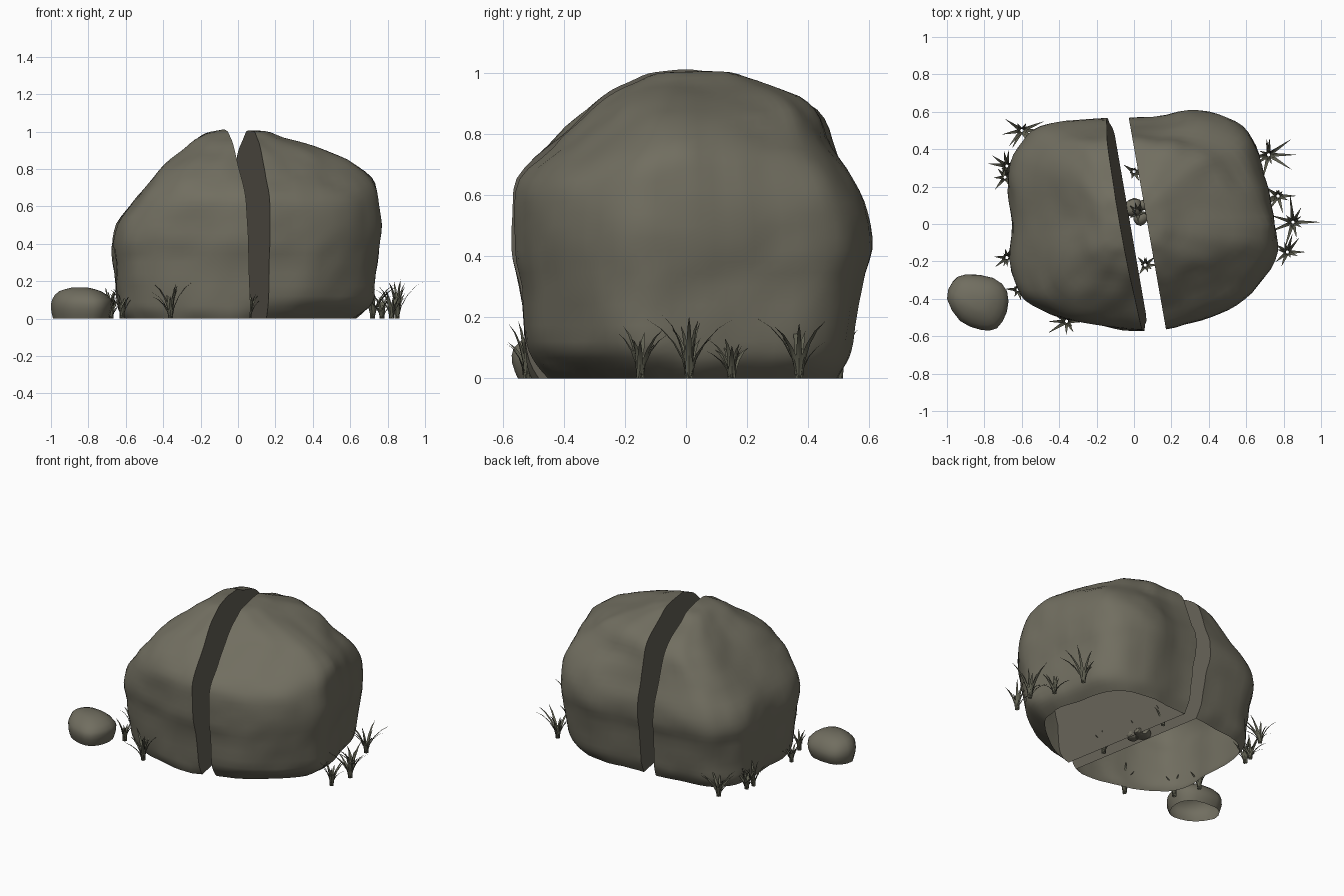
import bpy, bmesh, math, random
from mathutils import Vector, noise

if "Cube" in bpy.data.objects:
    bpy.data.objects.remove(bpy.data.objects["Cube"])

random.seed(4)


def material(name, rgb):
    m = bpy.data.materials.new(name)
    m.diffuse_color = (*rgb, 1)
    m.use_nodes = True
    m.node_tree.nodes["Principled BSDF"].inputs["Base Color"].default_value = m.diffuse_color
    return m


ROCK = material("rock grey", (0.165, 0.156, 0.117))
INNER = material("split face grey", (0.125, 0.115, 0.09))
GRASS = material("grass olive", (0.12, 0.12, 0.085))


def finish(bm, name, mats):
    me = bpy.data.meshes.new(name)
    bm.to_mesh(me)
    bm.free()
    for m in mats:
        me.materials.append(m)
    ob = bpy.data.objects.new(name, me)
    bpy.context.collection.objects.link(ob)
    return ob


def smooth(pts, n, closed):
    """Catmull-Rom resampling of a list of tuples."""
    out, k = [], len(pts)
    for i in range(k if closed else k - 1):
        if closed:
            q = [pts[(i + j) % k] for j in (-1, 0, 1, 2)]
        else:
            q = [pts[min(max(i + j, 0), k - 1)] for j in (-1, 0, 1, 2)]
        for s in range(n):
            t = s / n
            out.append([0.5 * (2 * b + (c - a) * t + (2 * a - 5 * b + 4 * c - d) * t * t
                               + (3 * b - a - 3 * c + d) * t ** 3) for a, b, c, d in zip(*q)])
    if not closed:
        out.append(list(pts[-1]))
    return out


def corner(x, y, z):
    """How much each diagonal corner of the boulder is pulled in or pushed out at height z."""
    peak = math.exp(-((z - 0.82) / 0.13) ** 2)
    if x > 0 and y > 0:
        k = -0.13 * peak
    elif x < 0 and y < 0:
        k = 0.11 * peak
    elif x > 0:
        k = -0.09 * peak - 0.13 * max(0, 1 - z / 0.1)
    else:
        k = 0
    return 1 + k * abs(math.sin(2 * math.atan2(y, x)))


def stone(outline, rings, steps, bump, shape=None):
    """Plan outline stacked in rings; a ring gives z and reach left, right, front, back."""
    plan = smooth(outline, steps, True)
    lx, rx = -min(p[0] for p in plan), max(p[0] for p in plan)
    fy, by = -min(p[1] for p in plan), max(p[1] for p in plan)
    bm = bmesh.new()
    rows = []
    for z, l, r, f, b in smooth(rings, steps, False):
        row = []
        for x, y in plan:
            k = shape(x, y, z) if shape else 1
            p = Vector((k * x * (l / lx if x < 0 else r / rx), k * y * (f / fy if y < 0 else b / by), z))
            out = Vector((p.x, p.y, p.z * 0.6 if z > 0.3 else 0)).normalized()
            p += out * bump * (noise.noise(p * 3.5) + 0.7 * noise.noise(p * 9))
            p.z = max(p.z, 0)
            row.append(bm.verts.new(p))
        rows.append(row)
    n = len(plan)
    for a, b in zip(rows, rows[1:]):
        for i in range(n):
            bm.faces.new((a[i], a[(i + 1) % n], b[(i + 1) % n], b[i]))
    bm.faces.new(rows[0][::-1])
    bm.faces.new(rows[-1])
    bmesh.ops.recalc_face_normals(bm, faces=bm.faces)
    return bm


def open_base(bm):
    """The stones are hollow shells, open on the ground."""
    base = [f for f in bm.faces if max(v.co.z for v in f.verts) < 1e-4]
    bmesh.ops.delete(bm, geom=base, context='FACES')


# Boulder, split into two halves
OUTLINE = [(-0.12, 0.575), (-0.3, 0.555), (-0.5, 0.52), (-0.6, 0.44), (-0.66, 0.33), (-0.67, 0.18),
           (-0.66, 0), (-0.67, -0.2), (-0.62, -0.35), (-0.54, -0.43), (-0.4, -0.5), (-0.25, -0.53),
           (-0.1, -0.56), (0.05, -0.565), (0.18, -0.56), (0.32, -0.53), (0.46, -0.48), (0.59, -0.4),
           (0.7, -0.28), (0.77, -0.15), (0.76, 0), (0.73, 0.14), (0.7, 0.27), (0.66, 0.42),
           (0.59, 0.53), (0.45, 0.59), (0.3, 0.61), (0.1, 0.575)]
RINGS = [(0, .61, .64, .50, .50), (.05, .64, .70, .52, .53), (.12, .65, .725, .53, .55),
         (.3, .66, .745, .545, .575), (.42, .665, .765, .565, .605), (.54, .625, .77, .565, .595),
         (.65, .53, .755, .55, .555), (.75, .44, .72, .45, .52), (.85, .345, .60, .345, .485),
         (.92, .27, .42, .27, .39), (.97, .21, .25, .19, .24), (1.0, .15, .14, .13, .15),
         (1.01, .05, .05, .05, .05)]


def half(name, co, no):
    bm = stone(OUTLINE, RINGS, 3, 0.014, corner)
    res = bmesh.ops.bisect_plane(bm, geom=bm.verts[:] + bm.edges[:] + bm.faces[:], dist=1e-5,
                                 plane_co=co, plane_no=no, clear_outer=True)
    edges = [e for e in res["geom_cut"] if isinstance(e, bmesh.types.BMEdge)]
    fill = bmesh.ops.edgeloop_fill(bm, edges=edges)["faces"]
    bmesh.ops.recalc_face_normals(bm, faces=bm.faces)
    for f in fill:
        f.material_index = 1
    open_base(bm)
    return finish(bm, name, [ROCK, INNER])


half("boulder_left_half", (-0.02, 0, 0), Vector((1, 0.174, 0.055)).normalized())
half("boulder_right_half", (0.072, 0, 0), Vector((-1, -0.176, 0)).normalized())

# Small loose stone beside the boulder
bm = stone([(-.16, .02), (-.13, .11), (-.06, .15), (.09, .13), (.165, .06), (.165, -.05),
            (.11, -.14), (.02, -.15), (-.09, -.1)],
           [(0, .15, .15, .13, .13), (.05, .16, .165, .15, .15), (.1, .155, .165, .145, .14),
            (.145, .12, .11, .09, .1), (.165, .05, .04, .03, .04)], 2, 0.004)
open_base(bm)
finish(bm, "loose_stone", [ROCK]).location = (-0.84, -0.42, 0)

# Pebbles at the bottom of the split
for i, (x, y, r) in enumerate([(0.0, 0.085, .05), (0.035, 0.03, .04), (0.045, 0.1, .028)]):
    bm = bmesh.new()
    bmesh.ops.create_icosphere(bm, subdivisions=2, radius=r)
    for v in bm.verts:
        v.co *= 1 + 0.25 * noise.noise(v.co * 25 + Vector((i, 0, 0)))
        v.co.z = max(v.co.z * 0.8 + r * 0.5, 0)
    finish(bm, f"pebble_{i + 1}", [ROCK]).location = (x, y, 0)


# Grass tufts: folded, tapering blades that bend outward
def tuft(name, x, y, reach, height, blades=10):
    bm = bmesh.new()
    for k in range(blades):
        a = k * math.tau / blades + (random.uniform(-.3, .3) if k else 0)
        d, s = Vector((math.cos(a), math.sin(a), 0)), Vector((-math.sin(a), math.cos(a), 0))
        far = reach * (random.choice((0.35, 0.6, 0.85, 1)) if k else 1)
        h = height * random.uniform(0.6, 1.05)
        prev = None
        for j in range(5):
            t = j / 4
            c = d * (0.003 + (far - 0.003) * t ** 1.6) + Vector((0, 0, h * (1.25 * t - 0.25 * t ** 3)))
            w = 0.013 * (1 - t) ** 0.7
            if j == 4:
                tip = bm.verts.new(c)
                bm.faces.new((prev[0], prev[1], tip))
                bm.faces.new((prev[1], prev[2], tip))
            else:
                row = [bm.verts.new(c - s * w), bm.verts.new(c + d * 0.006 * (1 - t)),
                       bm.verts.new(c + s * w)]
                if prev:
                    for i in (0, 1):
                        bm.faces.new((prev[i], prev[i + 1], row[i + 1], row[i]))
                prev = row
    finish(bm, name, [GRASS]).location = (x, y, 0)


TUFTS = [(-.60, .50, .13, .17), (-.68, .31, .1, .15), (-.69, .25, .1, .17), (-.68, -.18, .08, .13),
         (-.62, -.35, .07, .14), (-.36, -.52, .12, .19), (.72, .37, .15, .2), (.77, .15, .1, .15),
         (.85, .01, .15, .2), (.82, -.15, .1, .17), (0, .28, .07, .14), (.02, .06, .06, .12),
         (.06, -.22, .07, .13)]
for i, t in enumerate(TUFTS):
    tuft(f"grass_tuft_{i + 1}", *t)

# Smooth shading with crisp breaks
for ob in bpy.data.objects:
    ob.select_set(True)
    bpy.context.view_layer.objects.active = ob
bpy.ops.object.shade_smooth_by_angle(angle=math.radians(35))
